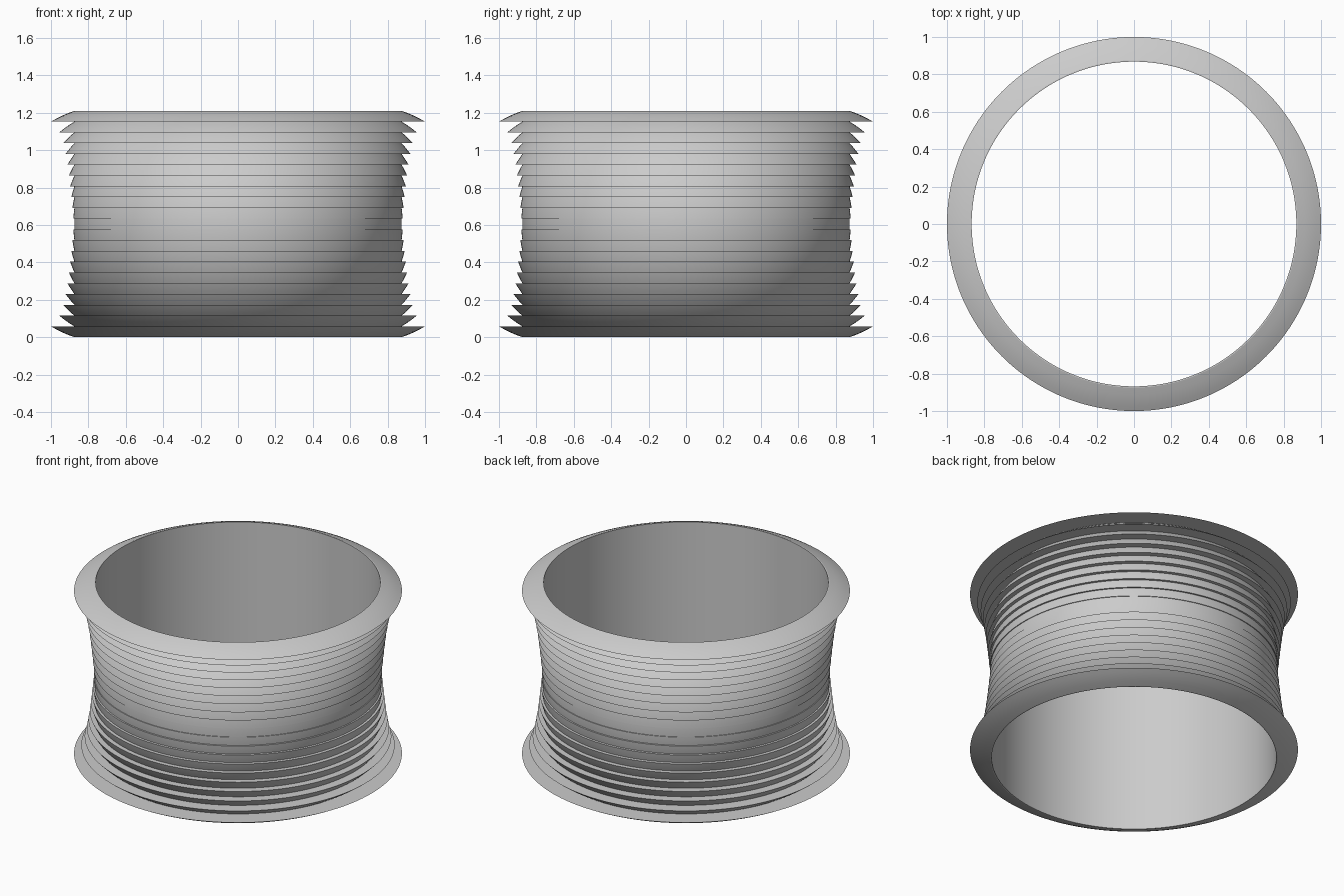
import bpy, bmesh, math

if "Cube" in bpy.data.objects:
    bpy.data.objects.remove(bpy.data.objects["Cube"])

HEIGHT, BANDS, ARC, SEGMENTS = 1.21, 21, 4, 192
R_INNER, R_LENS = 0.868, 0.638
STEP, MID = HEIGHT / BANDS, HEIGHT / 2


def bulge(h):
    # Radius of the spherical lens surface at height h from the middle
    return math.sqrt(R_LENS ** 2 - h ** 2)


R_BASE = 1.0 - (bulge(MID - STEP) - bulge(MID))

# Stepped profile: every band is a slice of the sphere pulled back to R_BASE
profile = [(R_INNER, 0.0)]
for i in range(BANDS):
    z0 = i * STEP
    low = min(bulge(z0 - MID), bulge(z0 + STEP - MID))
    for k in range(ARC + 1):
        z = z0 + STEP * k / ARC
        profile.append((R_BASE + bulge(z - MID) - low, z))
profile.append((R_INNER, HEIGHT))

# Revolve the profile into a closed drum
bm = bmesh.new()
rings = []
for s in range(SEGMENTS):
    a = 2 * math.pi * s / SEGMENTS
    rings.append([bm.verts.new((r * math.cos(a), r * math.sin(a), z)) for r, z in profile])
n = len(profile)
for s in range(SEGMENTS):
    a, b = rings[s], rings[(s + 1) % SEGMENTS]
    for j in range(n):
        k = (j + 1) % n
        bm.faces.new((a[j], b[j], b[k], a[k]))
bmesh.ops.remove_doubles(bm, verts=bm.verts, dist=1e-5)
bmesh.ops.recalc_face_normals(bm, faces=bm.faces)

mesh = bpy.data.meshes.new("drum_lens")
bm.to_mesh(mesh)
bm.free()
lens = bpy.data.objects.new("drum_lens", mesh)
bpy.context.collection.objects.link(lens)

# Smooth around the drum, crisp at the steps
bpy.context.view_layer.objects.active = lens
lens.select_set(True)
bpy.ops.object.shade_smooth_by_angle(angle=math.radians(12))
